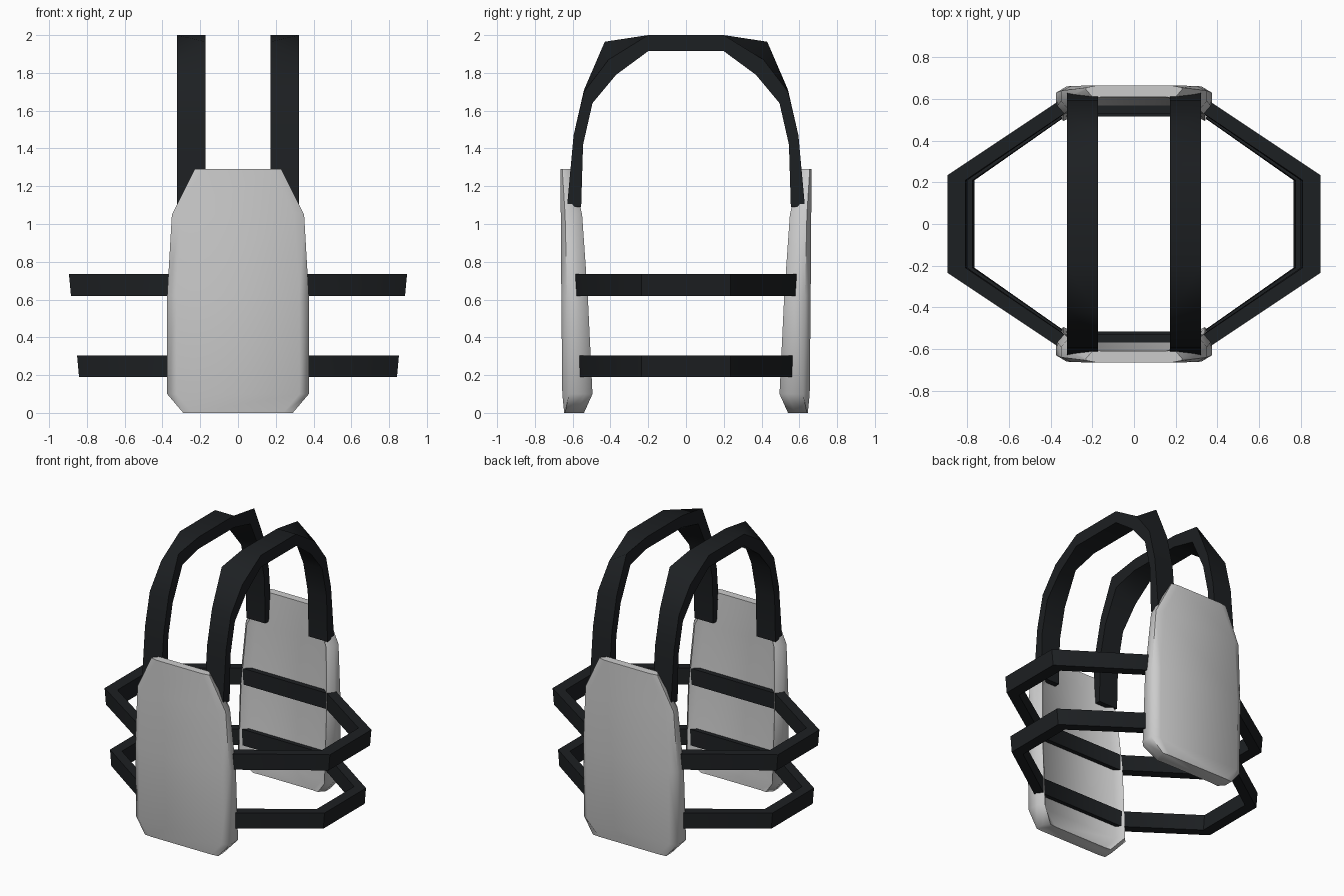
import bpy, bmesh, math

if "Cube" in bpy.data.objects:
    bpy.data.objects.remove(bpy.data.objects["Cube"])


def loft(name, rings, closed=False, mirror=None, angle=50, mat=None):
    """Skin a list of equal-length rings into one object."""
    bm = bmesh.new()
    vs = [[bm.verts.new(p) for p in r] for r in rings]
    n, m = len(vs), len(vs[0])
    for i in range(n if closed else n - 1):
        a, b = vs[i], vs[(i + 1) % n]
        for j in range(m):
            k = (j + 1) % m
            bm.faces.new((a[j], a[k], b[k], b[j]))
    if not closed:
        bm.faces.new(vs[0])
        bm.faces.new(vs[-1])
    bmesh.ops.recalc_face_normals(bm, faces=bm.faces[:])
    me = bpy.data.meshes.new(name)
    bm.to_mesh(me)
    bm.free()
    ob = bpy.data.objects.new(name, me)
    bpy.context.collection.objects.link(ob)
    if mat:
        me.materials.append(mat)
    bpy.ops.object.select_all(action='DESELECT')
    ob.select_set(True)
    bpy.context.view_layer.objects.active = ob
    bpy.ops.object.shade_smooth_by_angle(angle=math.radians(angle))
    if mirror is not None:
        mod = ob.modifiers.new("Mirror", 'MIRROR')
        mod.use_axis = [i == mirror for i in range(3)]
    return ob


black = bpy.data.materials.new("black_webbing")
black.diffuse_color = (0.012, 0.014, 0.016, 1)
black.use_nodes = True
black.node_tree.nodes["Principled BSDF"].inputs["Base Color"].default_value = black.diffuse_color

# Armour plates, front and back: z, half width, outer y, side y, rim y, inner y
rows = [
    (0.00, 0.29, 0.645, 0.640, 0.54, 0.545),
    (0.10, 0.375, 0.655, 0.620, 0.495, 0.54),
    (0.62, 0.375, 0.660, 0.630, 0.52, 0.56),
    (1.05, 0.35, 0.663, 0.640, 0.55, 0.59),
    (1.29, 0.23, 0.665, 0.655, 0.605, 0.61),
]
rings = []
for z, w, yo, ys, yr, yc in rows:
    half = [(w - 0.05, yo), (w, ys), (w, yr + 0.04), (w - 0.035, yr), (w - 0.08, yc)]
    pts = half + [(-x, y) for x, y in reversed(half)]
    rings.append([(x, y, z) for x, y in pts])
loft("armour_plate", rings, mirror=1, angle=60)

# Shoulder straps: outer-side top, neck-side top, outer-side under, neck-side under (y, z)
path = [
    ((0.63, 1.09), (0.63, 1.09), (0.555, 1.09), (0.555, 1.09)),
    ((0.595, 1.47), (0.595, 1.47), (0.545, 1.42), (0.545, 1.42)),
    ((0.54, 1.70), (0.54, 1.71), (0.495, 1.64), (0.495, 1.64)),
    ((0.41, 1.87), (0.43, 1.965), (0.37, 1.79), (0.385, 1.87)),
    ((0.20, 2.0), (0.20, 2.0), (0.20, 1.915), (0.20, 1.915)),
]
rings = []
for s, part in ((1, path), (-1, path[::-1])):
    for ot, nt, ou, nu in part:
        rings.append([(0.322, s * ot[0], ot[1]), (0.172, s * nt[0], nt[1]),
                      (0.172, s * nu[0], nu[1]), (0.322, s * ou[0], ou[1])])
loft("shoulder_strap", rings, mirror=0, angle=50, mat=black)


# Waist bands: closed eight-cornered loops running through the plates
def waist_band(name, z0, z1, side_out, side_in, end_out, end_in):
    rings = []
    quad = [((side_out, 0.235), (side_in, 0.21)),
            ((0.355, end_out), (0.335, end_in))]
    corners = []
    for sx, sy in ((1, 1), (-1, 1), (-1, -1), (1, -1)):
        part = quad if sx * sy > 0 else quad[::-1]
        corners += [[(sx * x, sy * y) for x, y in c] for c in part]
    for (ox, oy), (ix, iy) in corners:
        rings.append([(ox * 0.988, oy, z0), (ox, oy, z1),
                      (ix, iy, z1), (ix * 0.988, iy, z0)])
    loft(name, rings, closed=True, angle=50, mat=black)


waist_band("upper_waist_band", 0.62, 0.735, 0.895, 0.81, 0.595, 0.53)
waist_band("lower_waist_band", 0.19, 0.305, 0.852, 0.775, 0.578, 0.515)
